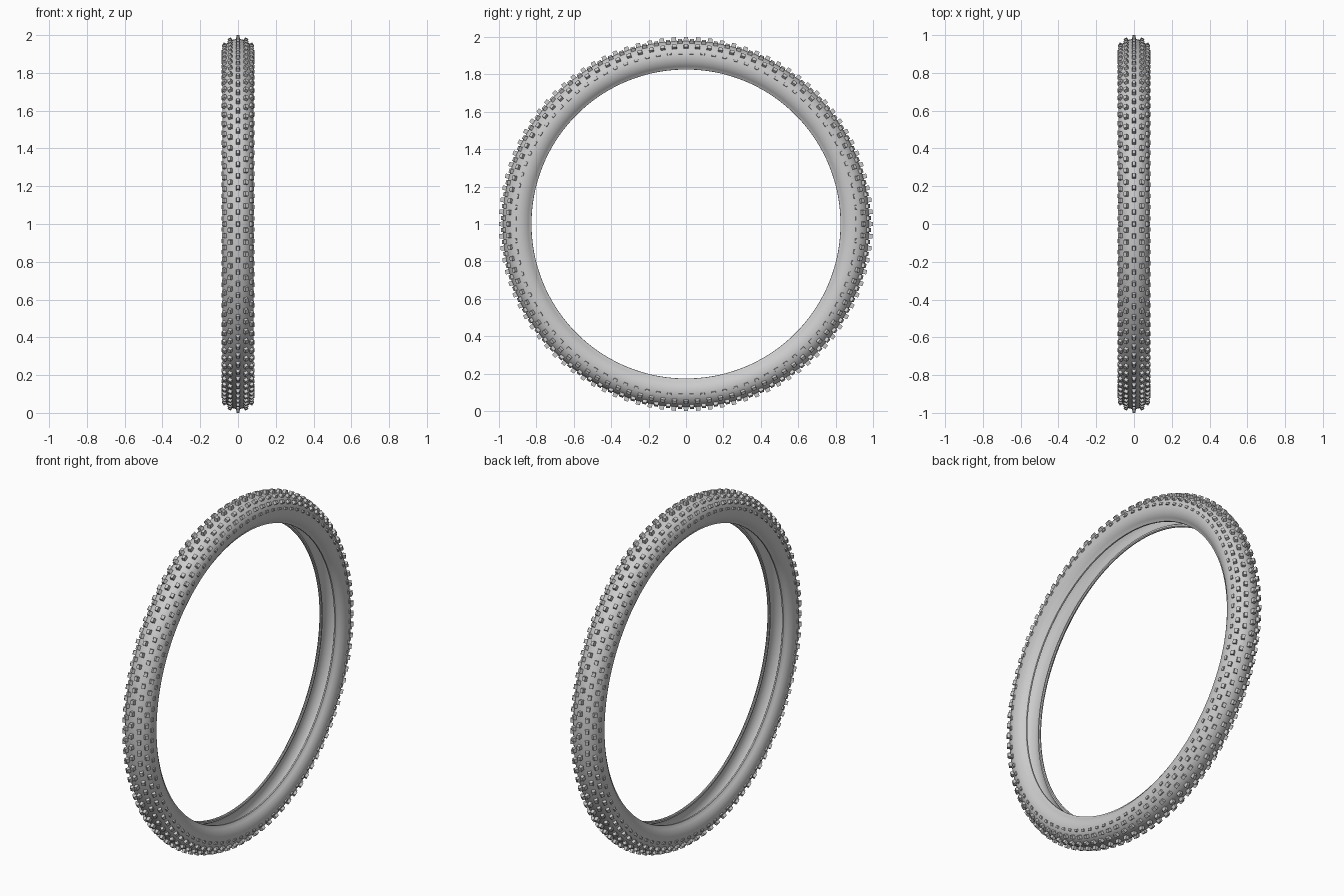
import bpy, bmesh, math
from mathutils import Matrix, Vector

if "Cube" in bpy.data.objects:
    bpy.data.objects.remove(bpy.data.objects["Cube"])

CENTRE = Vector((0, 0, 1))
RC, RX, RZ = 0.897, 0.083, 0.083   # carcass section centre and radii


def link(name, bm):
    me = bpy.data.meshes.new(name)
    bmesh.ops.recalc_face_normals(bm, faces=bm.faces)
    bm.to_mesh(me)
    bm.free()
    ob = bpy.data.objects.new(name, me)
    bpy.context.collection.objects.link(ob)
    return ob


def section(angle, inset=0.0):
    a = math.radians(angle)
    return ((RX - inset) * math.sin(a), RC + (RZ - inset) * math.cos(a))


# Tyre carcass: open C-shaped section with thickened beads, spun about the x axis
outer = [section(-140 + 10 * i) for i in range(29)]
inner = [section(135 - 10 * i, 0.010) for i in range(28)]
bead_r = [(0.051, 0.827), (0.044, 0.826), (0.040, 0.831), (0.042, 0.842)]
bead_l = [(-x, r) for x, r in reversed(bead_r)]
profile = outer + bead_r + inner + bead_l
bm = bmesh.new()
N = 144
rings = []
for i in range(N):
    a = 2 * math.pi * i / N
    rings.append([bm.verts.new((x, r * math.sin(a), 1 + r * math.cos(a))) for x, r in profile])
for i in range(N):
    A, B = rings[i], rings[(i + 1) % N]
    for j in range(len(profile)):
        k = (j + 1) % len(profile)
        bm.faces.new((A[j], A[k], B[k], B[j]))
tyre = link("tyre_carcass", bm)


# Tread knobs: tapered blocks standing on the carcass, in staggered rows
def knob_row(name, angles, count, phase, width, length, height):
    bm = bmesh.new()
    for ang in angles:
        x, r = section(ang)
        tilt = Matrix.Rotation(math.radians(ang), 4, 'Y')
        for i in range(count):
            spin = Matrix.Rotation(2 * math.pi * (i + phase) / count, 4, 'X')
            m = Matrix.Translation(CENTRE) @ spin @ Matrix.Translation((x, 0, r)) @ tilt
            lo, hi = [], []
            for sx, sy in ((-1, -1), (1, -1), (1, 1), (-1, 1)):
                lo.append(bm.verts.new(m @ Vector((sx * width / 2, sy * length / 2, -0.006))))
                hi.append(bm.verts.new(m @ Vector((sx * width * .43, sy * length * .43, height))))
            bm.faces.new(hi)
            bm.faces.new(lo[::-1])
            for j in range(4):
                k = (j + 1) % 4
                bm.faces.new((lo[j], lo[k], hi[k], hi[j]))
    return link(name, bm)


knob_row("centre_knobs", (0,), 96, 0.0, 0.020, 0.026, 0.020)
knob_row("inner_knobs", (-28, 28), 96, 0.5, 0.021, 0.026, 0.016)
knob_row("shoulder_knobs", (-54, 54), 96, 0.0, 0.021, 0.026, 0.015)
knob_row("side_knobs", (-78, 78), 96, 0.5, 0.015, 0.024, 0.006)

bpy.ops.object.select_all(action='DESELECT')
tyre.select_set(True)
bpy.context.view_layer.objects.active = tyre
bpy.ops.object.shade_smooth_by_angle(angle=math.radians(35))
